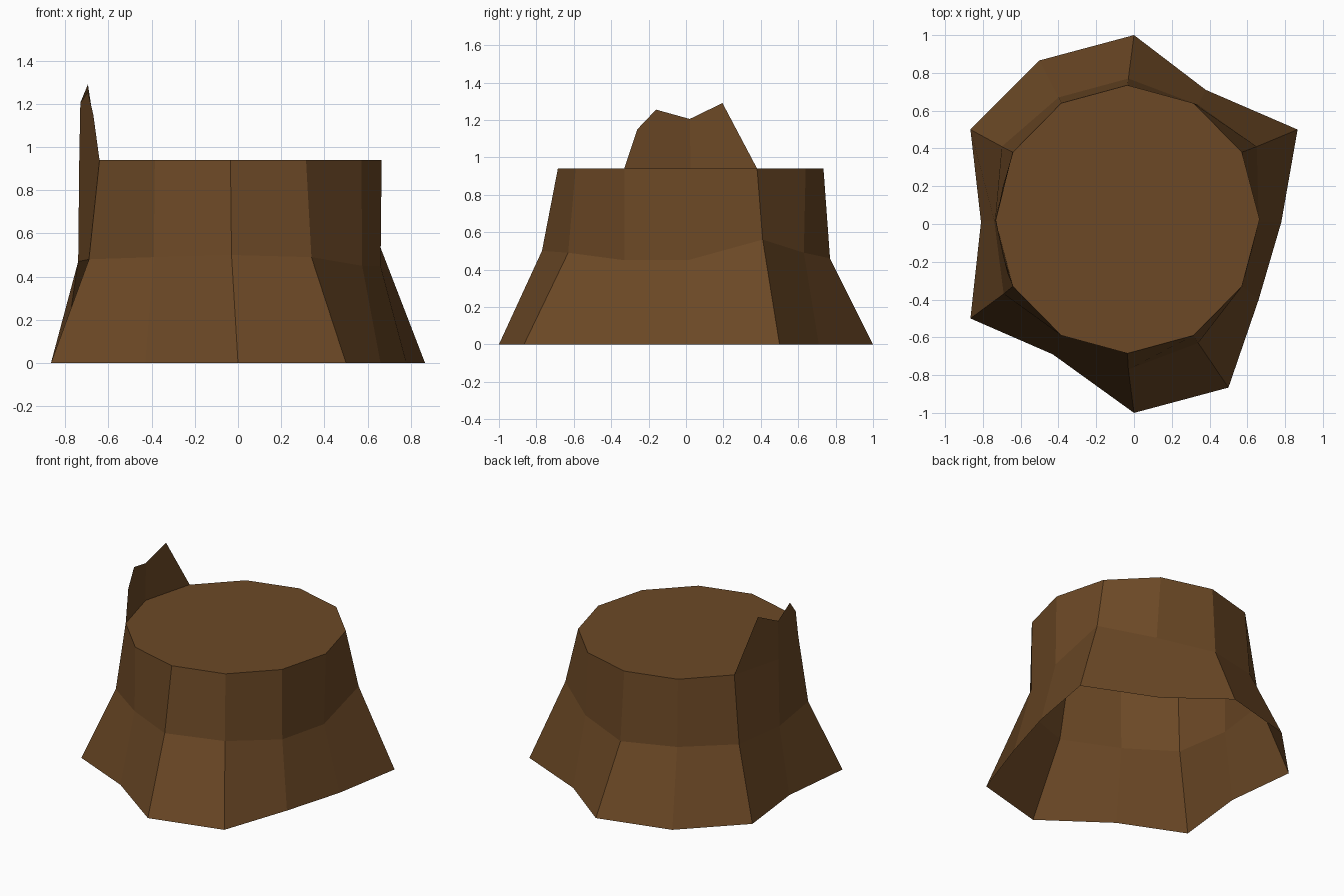
import bpy, bmesh, math

if "Cube" in bpy.data.objects:
    bpy.data.objects.remove(bpy.data.objects["Cube"])

bark = bpy.data.materials.new("bark_brown")
bark.diffuse_color = (0.150, 0.066, 0.019, 1)
bark.use_nodes = True
bark.node_tree.nodes["Principled BSDF"].inputs["Base Color"].default_value = bark.diffuse_color


def make_object(name, bm):
    mesh = bpy.data.meshes.new(name)
    bm.to_mesh(mesh)
    bm.free()
    mesh.materials.append(bark)
    obj = bpy.data.objects.new(name, mesh)
    bpy.context.collection.objects.link(obj)
    return obj


# Cross-sections of the trunk, clockwise from the back
base = [(0, 1), (.38, .71), (.866, .5), (.78, .01), (.66, -.4), (.5, -.866),
        (0, -1), (-.43, -.69), (-.866, -.5), (-.81, .01), (-.866, .5), (-.5, .866)]
waist = [(-.03, .77, .46), (.34, .63, .49), (.65, .41, .56), (.66, .01, .45),
         (.575, -.33, .45), (.34, -.63, .49), (-.03, -.77, .5), (-.39, -.59, .49),
         (-.69, -.37, .48), (-.74, .02, .47), (-.70, .41, .48), (-.40, .67, .48)]
TOP = 0.94
cut = [(-.035 + .70 * math.sin(i * math.pi / 6), .025 + .71 * math.cos(i * math.pi / 6), TOP)
       for i in range(12)]

# Trunk: flared roots, upright wall and flat cut top, open underneath
bm = bmesh.new()
rings = [[bm.verts.new(p) for p in ring]
         for ring in ([(x, y, 0) for x, y in base], waist, cut)]
for low, high in zip(rings, rings[1:]):
    for i in range(12):
        j = (i + 1) % 12
        bm.faces.new((low[j], low[i], high[i], high[j]))
bm.faces.new(rings[2][::-1])
make_object("stump_trunk", bm)

# Splinter: torn sheet of bark rising from the left rim
bm = bmesh.new()
a, m, b = (bm.verts.new(cut[i]) for i in (8, 9, 10))
notch = bm.verts.new((-.73, .02, 1.205))
front = [bm.verts.new(p) for p in ((-.695, -.16, 1.255), (-.67, -.26, 1.15))]
peak = bm.verts.new((-.695, .195, 1.29))
bm.faces.new((a, m, notch, *front)[::-1])
bm.faces.new((m, b, peak, notch)[::-1])
make_object("bark_splinter", bm)
